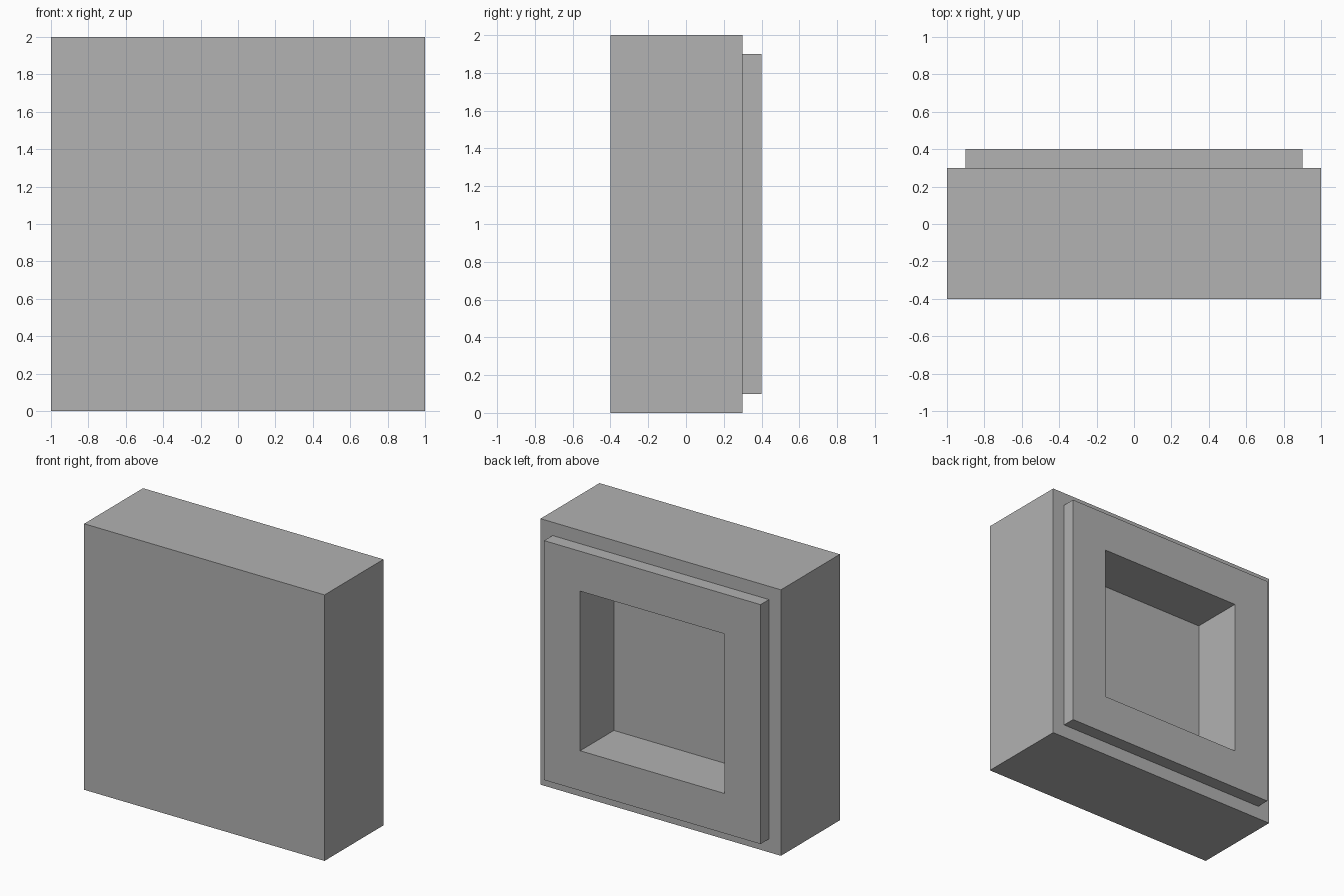
import bpy
import bmesh
from mathutils import Matrix, Vector

default = bpy.data.objects.get("Cube")
if default:
    bpy.data.objects.remove(default, do_unlink=True)

# Plain grey material
GREY = (0.445, 0.445, 0.445, 1.0)
grey = bpy.data.materials.new("plain_grey")
grey.use_nodes = True
grey.diffuse_color = GREY
grey.node_tree.nodes["Principled BSDF"].inputs["Base Color"].default_value = GREY


def extrude(bm, face, depth):
    """Move a face along its normal, adding side walls; negative depth sinks it."""
    normal = face.normal.copy()
    new = bmesh.ops.extrude_discrete_faces(bm, faces=[face])["faces"][0]
    bmesh.ops.translate(bm, verts=new.verts, vec=normal * depth)
    return new


def inset(bm, face, width):
    bmesh.ops.inset_individual(bm, faces=[face], thickness=width, use_even_offset=True)
    return face


# Main block
bm = bmesh.new()
size = Matrix.Diagonal((2.0, 0.7, 2.0, 1.0))
bmesh.ops.create_cube(bm, size=1.0, matrix=Matrix.Translation((0, -0.05, 1)) @ size)
bm.normal_update()
back = max(bm.faces, key=lambda f: f.normal.dot(Vector((0, 1, 0))))

# Raised back rim, then the square recess sunk into it
rim = extrude(bm, inset(bm, back, 0.1), 0.1)
bm.normal_update()
extrude(bm, inset(bm, rim, 0.3), -0.4)
bmesh.ops.recalc_face_normals(bm, faces=bm.faces)

mesh = bpy.data.meshes.new("recessed_block")
bm.to_mesh(mesh)
bm.free()
mesh.materials.append(grey)
block = bpy.data.objects.new("recessed_block", mesh)
bpy.context.collection.objects.link(block)
